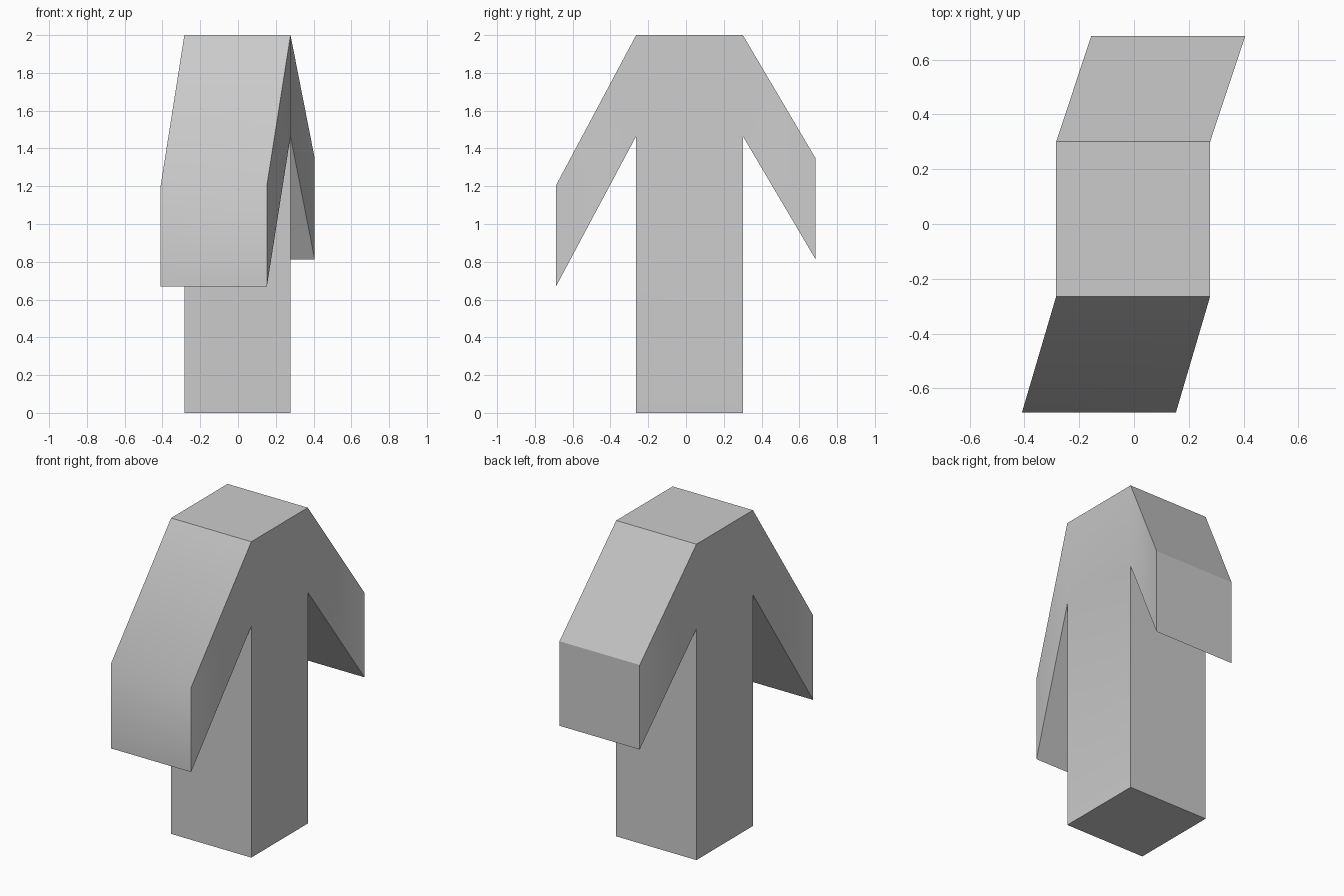
import bpy
import bmesh
from math import radians
from mathutils import Vector

default = bpy.data.objects.get("Cube")
if default:
    bpy.data.objects.remove(default, do_unlink=True)

LEFT, RIGHT = 0.278, -0.284
FRONT, BACK = -0.264, 0.301
SHOULDER, TOP = 1.465, 2.0

grey = bpy.data.materials.new("plain grey")
grey.use_nodes = True
colour = (0.6, 0.6, 0.6, 1.0)
grey.diffuse_color = colour
grey.node_tree.nodes["Principled BSDF"].inputs["Base Color"].default_value = colour

bm = bmesh.new()


def extrude(face, offset):
    """Push one face out, leaving clean walls behind it; return the new cap."""
    result = bmesh.ops.extrude_face_region(bm, geom=[face])["geom"]
    moved = [v for v in result if isinstance(v, bmesh.types.BMVert)]
    bmesh.ops.translate(bm, verts=moved, vec=Vector(offset))
    cap = next(f for f in result if isinstance(f, bmesh.types.BMFace))
    if face.is_valid:
        bmesh.ops.delete(bm, geom=[face], context='FACES_ONLY')
    return cap


def shoulder_face(direction):
    """Upper post wall facing along y in the given direction."""
    bm.normal_update()
    return next(f for f in bm.faces if f.normal.y * direction > 0.9
                and f.calc_center_median().z > SHOULDER)


# Post, in a lower shaft and an upper shoulder block
corners = [(RIGHT, FRONT), (LEFT, FRONT), (LEFT, BACK), (RIGHT, BACK)]
rings = [[bm.verts.new((x, y, z)) for x, y in corners]
         for z in (0, SHOULDER, TOP)]
bm.faces.new(rings[0][::-1])
bm.faces.new(rings[-1])
for low, high in zip(rings, rings[1:]):
    for i in range(4):
        j = (i + 1) % 4
        bm.faces.new((low[i], low[j], high[j], high[i]))

# Drooping arms, each swept sideways
extrude(shoulder_face(-1), (-0.125, -0.424, -0.795))
extrude(shoulder_face(1), (0.128, 0.385, -0.652))

bmesh.ops.recalc_face_normals(bm, faces=bm.faces[:])
mesh = bpy.data.meshes.new("post_with_arms")
bm.to_mesh(mesh)
bm.free()
mesh.materials.append(grey)

post = bpy.data.objects.new("post_with_arms", mesh)
bpy.context.collection.objects.link(post)

# Soft shading across the shallow bends only
bpy.ops.object.select_all(action='DESELECT')
post.select_set(True)
bpy.context.view_layer.objects.active = post
bpy.ops.object.shade_smooth_by_angle(angle=radians(30))
